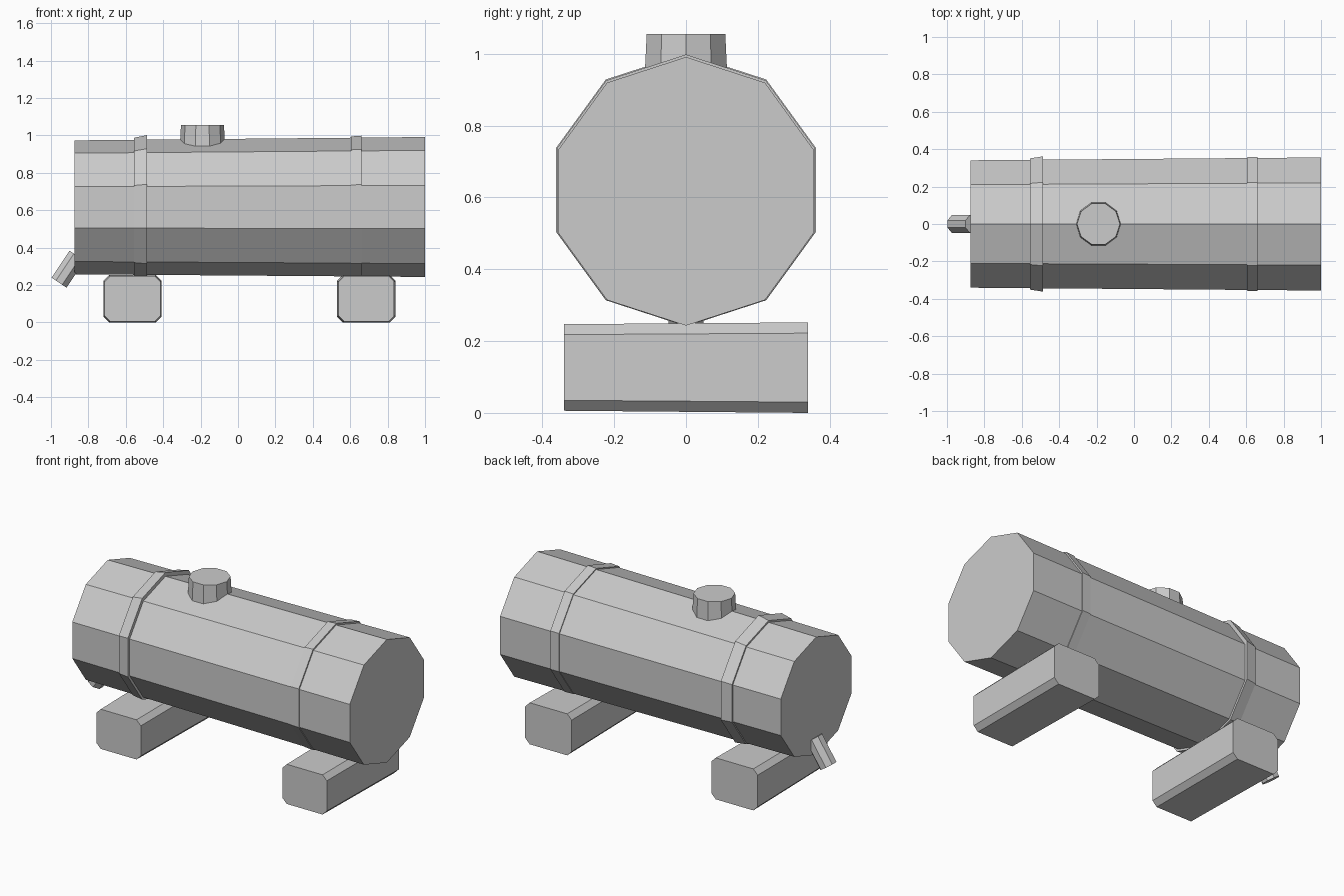
import bpy
import bmesh
import math
from mathutils import Vector

if "Cube" in bpy.data.objects:
    bpy.data.objects.remove(bpy.data.objects["Cube"], do_unlink=True)

grey = bpy.data.materials.new("plain grey")
grey.use_nodes = True
colour = (0.6, 0.6, 0.6, 1)
grey.diffuse_color = colour
grey.node_tree.nodes["Principled BSDF"].inputs["Base Color"].default_value = colour


def loft(name, start, end):
    """Join two matching outlines into a closed, flat-shaded solid."""
    bm = bmesh.new()
    a = [bm.verts.new(p) for p in start]
    b = [bm.verts.new(p) for p in end]
    n = len(a)
    bm.faces.new(a)
    bm.faces.new(b)
    for i in range(n):
        j = (i + 1) % n
        bm.faces.new((a[i], a[j], b[j], b[i]))
    bmesh.ops.recalc_face_normals(bm, faces=bm.faces)
    mesh = bpy.data.meshes.new(name)
    bm.to_mesh(mesh)
    bm.free()
    mesh.materials.append(grey)
    obj = bpy.data.objects.new(name, mesh)
    bpy.context.collection.objects.link(obj)
    return obj


def polygon(centre, u, v, radius, sides, turn=0.0):
    """Regular outline in the plane of u and v, first corner along u."""
    c, u, v = Vector(centre), Vector(u), Vector(v)
    angles = [2 * math.pi * (i + turn) / sides for i in range(sides)]
    return [c + radius * (u * math.cos(t) + v * math.sin(t)) for t in angles]


def drum(name, x0, z0, r0, x1, z1, r1):
    """Ten-sided section lying along x, with a corner on top."""
    loft(name, polygon((x0, 0, z0), (0, 0, 1), (0, 1, 0), r0, 10),
         polygon((x1, 0, z1), (0, 0, 1), (0, 1, 0), r1, 10))


def chamfered(x, y, half_w, z0, z1, cut):
    """Rectangle outline with cut corners, facing y."""
    zc, h = (z0 + z1) / 2, (z1 - z0) / 2
    corners = []
    for sx, sz in ((1, 1), (-1, 1), (-1, -1), (1, -1)):
        pair = [(x + sx * half_w, y, zc + sz * (h - cut)),
                (x + sx * (half_w - cut), y, zc + sz * h)]
        corners += pair if sx * sz > 0 else pair[::-1]
    return corners


# Tank and its two flared bands
drum("tank_body", -0.875, 0.615, 0.358, 1.0, 0.617, 0.374)
drum("rear_band", -0.555, 0.618, 0.369, -0.487, 0.621, 0.380)
drum("front_band", 0.603, 0.619, 0.375, 0.66, 0.620, 0.378)

# Filler cap on top
loft("filler_cap",
     polygon((-0.19, 0, 0.9), (1, 0, 0), (0, 1, 0), 0.123, 10),
     polygon((-0.19, 0, 1.055), (1, 0, 0), (0, 1, 0), 0.115, 10))

# Slanted drain spout at the rear
axis = Vector((0.555, 0, 0.832))
side = Vector((0, 1, 0))
across = axis.cross(side)
tip = Vector((-0.957, 0, 0.212))
loft("drain_spout", polygon(tip, across, side, 0.052, 8, 0.5),
     polygon(tip + axis * 0.174, across, side, 0.052, 8, 0.5))

# Support blocks
for name, x in (("rear_support", -0.564), ("front_support", 0.686)):
    loft(name, chamfered(x, -0.34, 0.149, 0.006, 0.247, 0.029),
         chamfered(x, 0.34, 0.156, 0.0, 0.252, 0.03))
